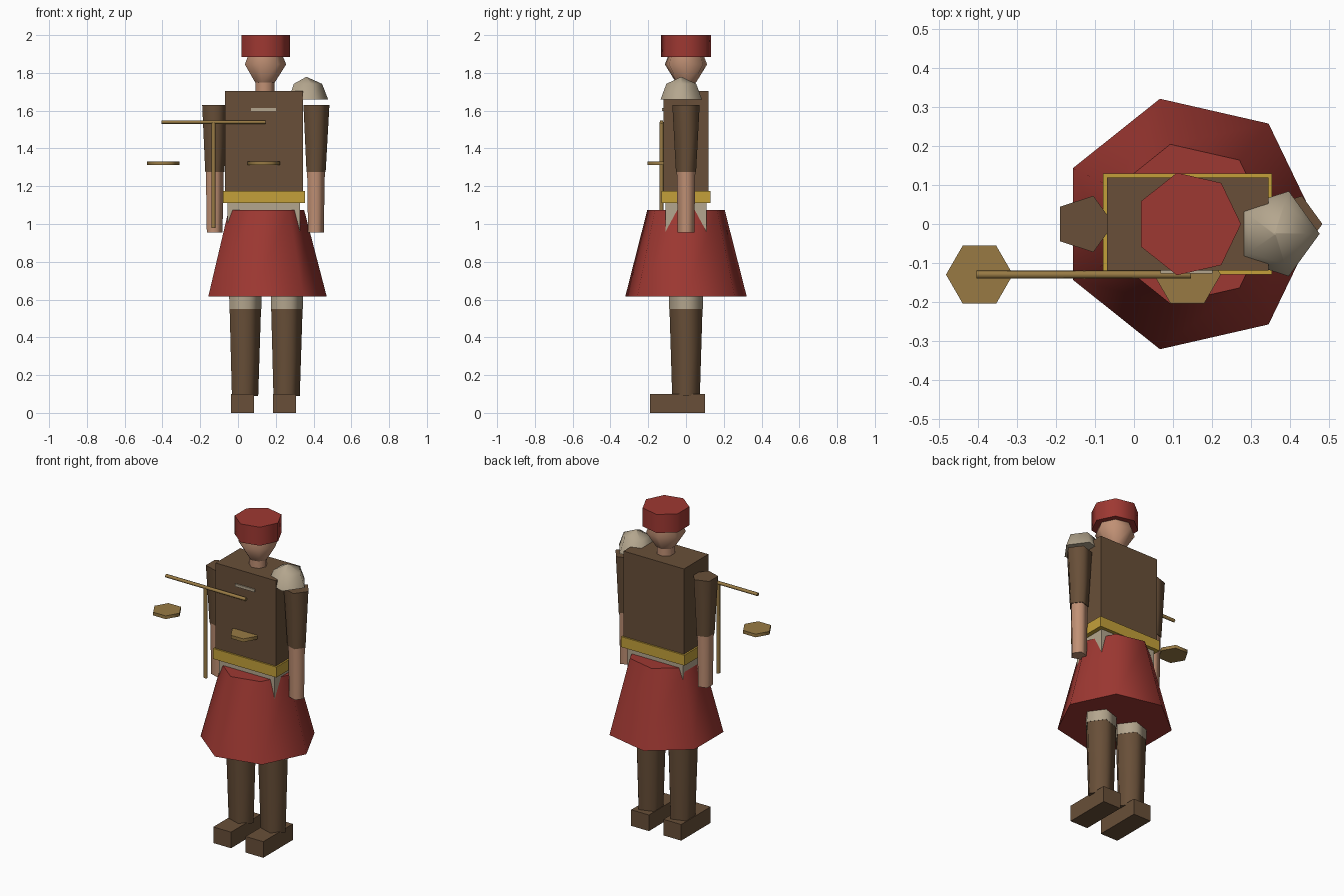
import bpy, bmesh, math
from mathutils import Matrix, Vector

old = bpy.data.objects.get("Cube")
if old:
    bpy.data.objects.remove(old, do_unlink=True)


def material(name, *srgb):
    rgb = [(c / 255 / 12.92) if c < 11 else ((c / 255 + 0.055) / 1.055) ** 2.4 for c in srgb]
    m = bpy.data.materials.new(name)
    m.use_nodes = True
    m.diffuse_color = (*rgb, 1)
    m.node_tree.nodes["Principled BSDF"].inputs["Base Color"].default_value = (*rgb, 1)
    return m


leather = material("brown leather", 104, 79, 56)
red = material("red cloth", 158, 56, 50)
gold = material("gold", 196, 160, 58)
wood = material("wood", 152, 122, 68)
skin = material("skin", 192, 144, 116)
linen = material("pale linen", 180, 166, 142)


def finish(name, bm, mat):
    bmesh.ops.recalc_face_normals(bm, faces=bm.faces)
    mesh = bpy.data.meshes.new(name)
    bm.to_mesh(mesh)
    bm.free()
    mesh.materials.append(mat)
    obj = bpy.data.objects.new(name, mesh)
    bpy.context.collection.objects.link(obj)
    return obj


def box(name, x, y, z, mat):
    """Box given as (low, high) on every axis."""
    bm = bmesh.new()
    bmesh.ops.create_cube(bm, size=1)
    for v in bm.verts:
        v.co = Vector([lo + (c + 0.5) * (hi - lo) for c, (lo, hi) in zip(v.co, (x, y, z))])
    return finish(name, bm, mat)


def turned(name, sides, profile, mat, x=0.0, y=0.0, turn=None):
    """Smooth faceted solid from (z, radius) rings, with flat caps."""
    bm = bmesh.new()
    rings = []
    for z, r in profile:
        angles = [math.tau * i / sides for i in range(sides)]
        rings.append([bm.verts.new((r * math.cos(a), r * math.sin(a), z)) for a in angles])
    for low, high in zip(rings, rings[1:]):
        for i in range(sides):
            j = (i + 1) % sides
            bm.faces.new((low[i], low[j], high[j], high[i])).smooth = True
    for ring in (rings[0], rings[-1]):
        cap = bm.faces.new(ring)
        for e in cap.edges:
            e.smooth = False
    if turn:
        bmesh.ops.transform(bm, matrix=turn, verts=bm.verts)
    bmesh.ops.translate(bm, vec=(x, y, 0), verts=bm.verts)
    return finish(name, bm, mat)


MID = 0.14  # body axis

# Head and hat
turned("hat", 7, [(1.885, 0.135), (2.0, 0.135)], red, MID)
turned("head", 7, [(1.75, 0.055), (1.845, 0.115), (1.93, 0.08)], skin, MID)
turned("neck", 7, [(1.66, 0.052), (1.77, 0.052)], skin, MID)

# Trunk
box("torso", (-0.07, 0.345), (-0.12, 0.12), (1.13, 1.705), leather)
box("belt", (-0.08, 0.355), (-0.13, 0.13), (1.11, 1.175), gold)
box("hips", (-0.055, 0.328), (-0.108, 0.108), (0.88, 1.14), linen)
turned("skirt", 7, [(0.615, 0.33), (1.075, 0.21)], red, MID)
box("chest_clasp", (0.068, 0.202), (-0.127, -0.118), (1.598, 1.615), linen)

# Limbs, one per side
for side, s in (("left", 1), ("right", -1)):
    arm_x = MID + s * 0.268
    turned(side + "_sleeve", 5, [(1.275, 0.056), (1.63, 0.076)], leather, arm_x)
    turned(side + "_forearm", 5, [(0.955, 0.046), (1.29, 0.052)], skin, arm_x)
    leg_x = MID + s * 0.11
    turned(side + "_thigh", 5, [(0.55, 0.0935), (0.95, 0.1)], linen, leg_x)
    turned(side + "_boot", 5, [(0.09, 0.077), (0.555, 0.092)], leather, leg_x)
    foot_x = 0.135 + s * 0.111
    box(side + "_foot", (foot_x - 0.061, foot_x + 0.061), (-0.19, 0.1), (0, 0.1), leather)

# Shoulder guard on the left side only
turned("shoulder_guard", 5, [(1.66, 0.115), (1.742, 0.083), (1.778, 0.003)], linen, 0.362, -0.025)

# Balance scales held in front
BAR_X, BAR_Y = -0.13, -0.13
turned("scale_post", 5, [(0.98, 0.012), (1.54, 0.012)], wood, BAR_X, BAR_Y)
lay_flat = Matrix.Translation((0, 0, 1.54)) @ Matrix.Rotation(math.pi / 2, 4, 'Y')
turned("scale_beam", 5, [(-0.274, 0.011), (0.276, 0.011)], wood, BAR_X, BAR_Y, lay_flat)
for side, s in (("left", 1), ("right", -1)):
    turned(side + "_scale_pan", 6, [(1.312, 0.086), (1.332, 0.086)], wood, BAR_X + s * 0.267, BAR_Y)
